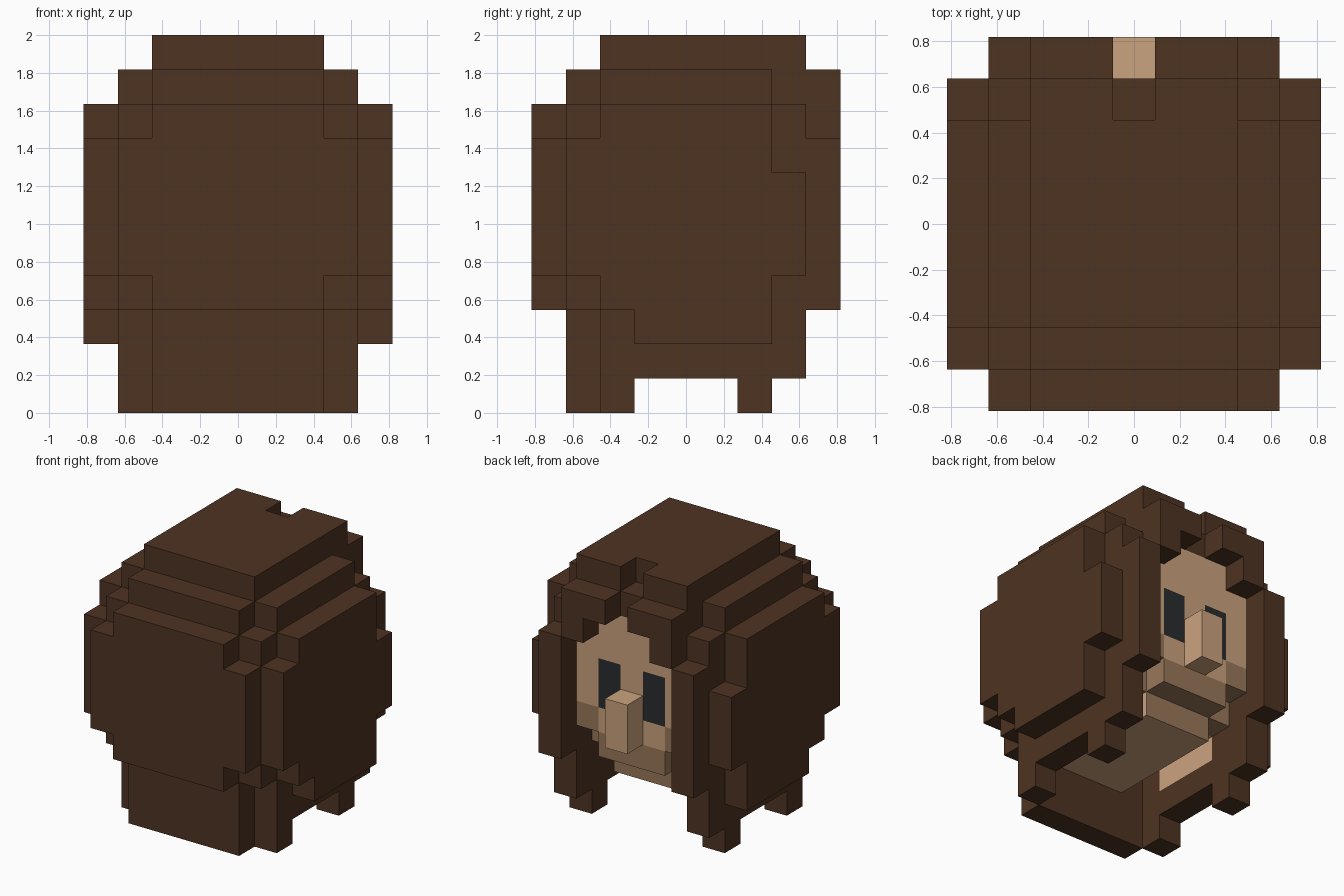
import bpy, bmesh
from mathutils import Vector

if "Cube" in bpy.data.objects:
    bpy.data.objects.remove(bpy.data.objects["Cube"])

U = 2 / 11  # edge length of one block


def material(name, rgb):
    m = bpy.data.materials.new(name)
    lin = [((c / 255 + 0.055) / 1.055) ** 2.4 for c in rgb]
    m.diffuse_color = (*lin, 1)
    m.use_nodes = True
    m.node_tree.nodes["Principled BSDF"].inputs["Base Color"].default_value = m.diffuse_color
    return m


BROWN = material("dark_brown_hair", (78, 51, 34))
TAN = material("light_skin", (203, 163, 126))
SHADE = material("darker_skin", (153, 120, 91))
BLACK = material("charcoal_eye", (42, 44, 46))


def box(x0, x1, y0, y1, z0, z1):
    """Block cells of an inclusive box, mirrored across x."""
    return {(s * x, y, z) for s in (-1, 1) for x in range(x0, x1 + 1)
            for y in range(y0, y1 + 1) for z in range(z0, z1 + 1)}


# Skin: skull, chin, jaw cells and nose
head = box(0, 2, -2, 3, 3, 8) - box(2, 2, 3, 3, 3, 3)
head |= box(0, 1, -2, 2, 2, 2) | box(3, 3, -1, 1, 2, 2)
nose = box(0, 0, 4, 4, 4, 5)

# Hair crown with a parting notch above the forehead
hair = box(0, 2, -2, 3, 10, 10) - box(0, 0, 3, 3, 10, 10)
hair |= box(0, 3, -2, 2, 9, 9) | (box(0, 2, -3, 4, 9, 9) - box(0, 0, 4, 4, 9, 9))
hair |= box(0, 3, -3, 3, 3, 8) - box(0, 2, 3, 3, 3, 8)
hair |= box(2, 2, 4, 4, 8, 8)
# Side slabs
for y0, y1, z0, z1 in ((-2, 2, 8, 8), (-3, 2, 7, 7), (-3, 3, 4, 6), (-2, 2, 3, 3), (-1, 2, 2, 2)):
    hair |= box(4, 4, y0, y1, z0, z1)
# Front slab, rounded at the corners
hair |= box(0, 2, -4, -4, 3, 8) | box(0, 3, -4, -4, 4, 7)
# Locks framing the face
hair |= box(3, 3, 4, 4, 3, 7)
# Lower skirt and hanging strands
hair |= box(0, 2, -3, -3, 0, 2) | box(3, 3, -2, 3, 1, 2)
hair |= box(3, 3, -2, -2, 0, 0) | box(3, 3, 2, 2, 0, 0)
hair -= head

solid = hair | head | nose


def skin_rule(cell, n):
    x, y, z = abs(cell[0]), cell[1], cell[2]
    if y == 3 and x == 1 and z in (5, 6) and n[1] == 1:
        return 2                                    # eyes
    if y >= 2 and (z == 3 or (z == 2 and n[1] == 1) or (z == 4 and x == 2)):
        return 1                                    # chin and cheeks
    return 0


def build(name, cells, mats, rule=lambda c, n: 0):
    """Skin the exposed sides of the cells and merge flat areas."""
    bm = bmesh.new()
    for c in sorted(cells):
        for axis in range(3):
            for sign in (-1, 1):
                n = [0, 0, 0]
                n[axis] = sign
                if tuple(a + b for a, b in zip(c, n)) in solid:
                    continue
                nv = Vector(n)
                u = Vector([1 if i == (axis + 1) % 3 else 0 for i in range(3)])
                v = nv.cross(u)
                mid = Vector(c) + Vector((0, 0, 0.5)) + nv / 2
                f = bm.faces.new([bm.verts.new((mid + u * a / 2 + v * b / 2) * U)
                                  for a, b in ((-1, -1), (1, -1), (1, 1), (-1, 1))])
                f.material_index = rule(c, n)
    bmesh.ops.remove_doubles(bm, verts=bm.verts, dist=0.001)
    bmesh.ops.dissolve_limit(bm, angle_limit=0.01, verts=bm.verts, edges=bm.edges,
                             delimit={'MATERIAL'})
    me = bpy.data.meshes.new(name)
    bm.to_mesh(me)
    bm.free()
    for m in mats:
        me.materials.append(m)
    bpy.context.collection.objects.link(bpy.data.objects.new(name, me))


build("hair", hair, [BROWN])
build("head", head, [TAN, SHADE, BLACK], skin_rule)
build("nose", nose, [TAN])
